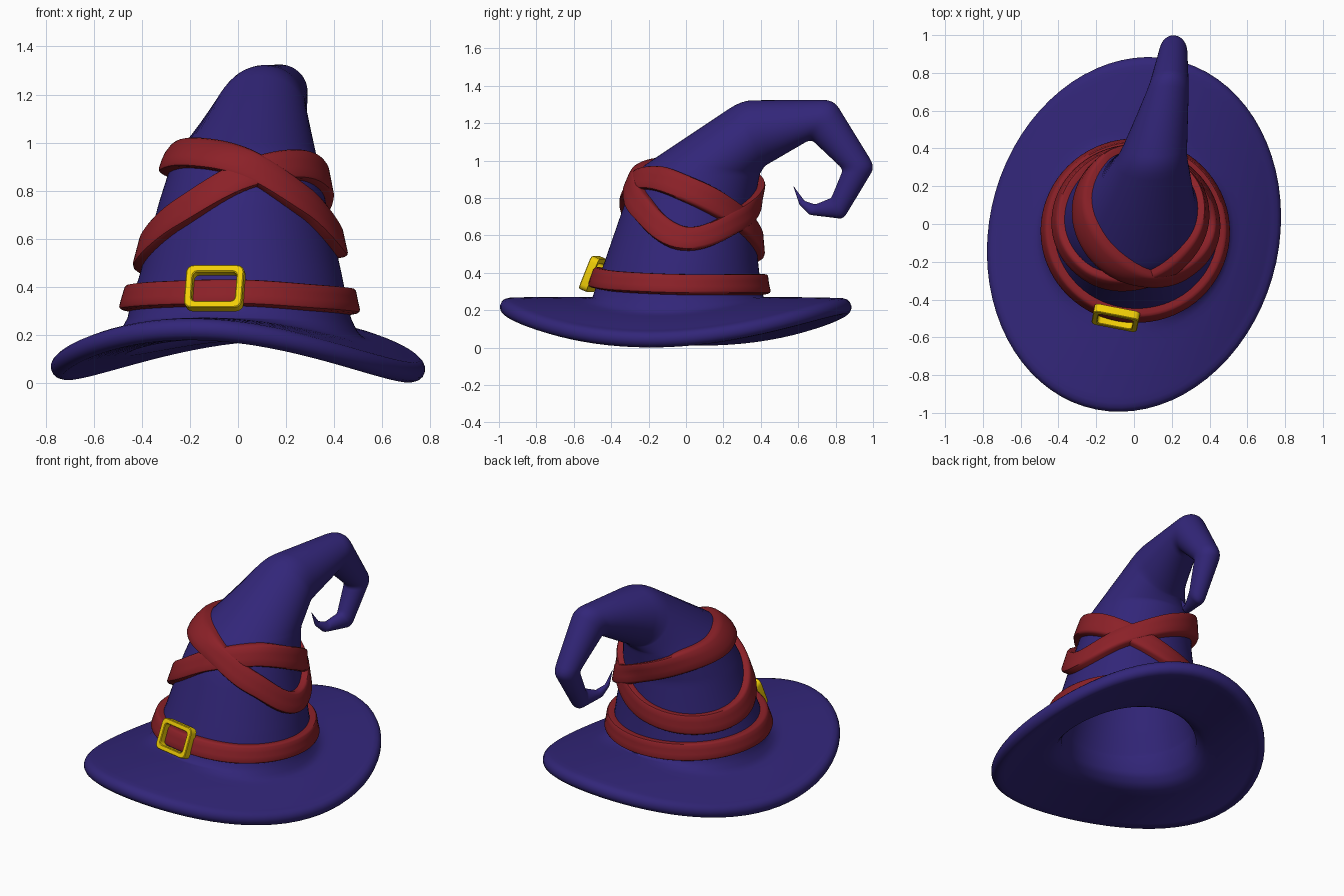
import bpy, bmesh, math
from mathutils import Vector, Matrix

if "Cube" in bpy.data.objects:
    bpy.data.objects.remove(bpy.data.objects["Cube"])

N = 72
ANG = [2 * math.pi * i / N for i in range(N)]


def material(name, rgb):
    m = bpy.data.materials.new(name)
    m.diffuse_color = (*rgb, 1)
    m.use_nodes = True
    m.node_tree.nodes["Principled BSDF"].inputs["Base Color"].default_value = m.diffuse_color
    return m


def loft(name, loops, mat, cyclic=False, angle=50):
    """Skin a list of equal-length closed loops; cap the ends unless cyclic."""
    bm = bmesh.new()
    rows = [[bm.verts.new(p) for p in loop] for loop in loops]
    k = len(rows[0])
    pairs = list(zip(rows, rows[1:])) + ([(rows[-1], rows[0])] if cyclic else [])
    for r, s in pairs:
        for i in range(k):
            j = (i + 1) % k
            bm.faces.new((r[i], r[j], s[j], s[i]))
    if not cyclic:
        bm.faces.new(rows[0])
        bm.faces.new(rows[-1])
    bmesh.ops.recalc_face_normals(bm, faces=bm.faces)
    me = bpy.data.meshes.new(name)
    bm.to_mesh(me)
    bm.free()
    me.materials.append(mat)
    ob = bpy.data.objects.new(name, me)
    bpy.context.collection.objects.link(ob)
    bpy.ops.object.select_all(action='DESELECT')
    ob.select_set(True)
    bpy.context.view_layer.objects.active = ob
    bpy.ops.object.shade_smooth_by_angle(angle=math.radians(angle))
    return ob


purple = material("purple_felt", (0.032, 0.019, 0.19))
red = material("red_strap", (0.26, 0.015, 0.021))
gold = material("gold_metal", (0.88, 0.62, 0.002))

# Crown sections: outer y,z | inner y,z | centre x | half width in x
SECTIONS = [
    (-.50, .27, .415, .27, .005, .465),
    (-.48, .33, .40, .33, .005, .451),
    (-.435, .46, .385, .46, .012, .418),
    (-.335, .75, .36, .75, .018, .347),
    (-.245, .96, .395, .93, .03, .297),
    (.298, 1.322, .422, .972, .10, .18),
    (.79, 1.325, .668, 1.115, .185, .105),
    (1.01, .967, .84, .953, .21, .072),
    (.842, .688, .777, .80, .197, .05),
    (.66, .71, .69, .765, .155, .027),
    (.606, .765, .633, .785, .133, .013),
    (.575, .86, .577, .861, .125, .001),
]


def rounded(secs, f=.12):
    """Round each bend of the section list with a short quadratic curve."""
    out = [Vector(secs[0])]
    for a, b, c in zip(secs, secs[1:], secs[2:]):
        a, b, c = Vector(a), Vector(b), Vector(c)
        p, q = b.lerp(a, f), b.lerp(c, f)
        for t in (0, .25, .5, .75, 1):
            out.append(p.lerp(b, t).lerp(b.lerp(q, t), t))
    return out + [Vector(secs[-1])]


def point(s, a, shrink=0.0):
    oy, oz, iy, iz, cx, rx = s
    c = Vector((cx, (oy + iy) / 2, (oz + iz) / 2))
    u = Vector((0, (iy - oy) / 2, (iz - oz) / 2))
    u *= max(.1, 1 - shrink / max(u.length, 1e-5))
    return c + u * math.sin(a) + Vector((max(rx - shrink, rx * .1) * math.cos(a), 0, 0))


CROWN = rounded(SECTIONS)
INNER = rounded(SECTIONS[:7])

# Hat: crown, twisted drooping brim with round rim, hollow inside
H, WALL = .045, .065


def edge(a):
    return Vector(((.78 - H) * math.cos(a), -.055 + (.94 - H) * math.sin(a + .106), 0))


def droop(p):
    return .210 - .29 * p.x ** 2 + .13 * p.x * p.y


def brim_loop(t, side):
    loop = []
    for a in ANG:
        base = point(SECTIONS[0], a, 0 if side > 0 else WALL)
        p = base.lerp(edge(a), t)
        z = droop(p) + side * H + .012 * (1 - t * t)
        if t < .22:
            z += ((.27 - z) if side > 0 else .06) * (1 - t / .22) ** 2
        loop.append(Vector((p.x, p.y, z)))
    return loop


def rim_loop(phi):
    loop = []
    for a in ANG:
        e = edge(a)
        d = (e - Vector((0, -.055, 0))).normalized()
        p = e + d * H * math.cos(phi)
        loop.append(Vector((p.x, p.y, droop(e) + H * math.sin(phi))))
    return loop


steps = (.05, .1, .15, .22, .35, .5, .65, .8, .92, 1)
loops = [[point(s, a) for a in ANG] for s in reversed(CROWN)]
loops += [brim_loop(t, 1) for t in steps]
loops += [rim_loop(math.radians(d)) for d in (60, 35, 12, -12, -35, -60)]
loops += [brim_loop(t, -1) for t in reversed((0,) + steps)]
loops += [[point(s, a, WALL) for a in ANG] for s in INNER[1:]]
loft("hat", loops, purple, angle=75)


# Straps: heights sampled every 45 degrees from +x, wrapped on the crown
def height(h, a):
    x = (a / (math.pi / 4)) % 8
    i, t = int(x), x % 1
    p0, p1, p2, p3 = (h[(i + k) % 8] for k in (-1, 0, 1, 2))
    return p1 + .5 * t * (p2 - p0 + t * (2 * p0 - 5 * p1 + 4 * p2 - p3
                                         + t * (3 * (p1 - p2) + p3 - p0)))


def surface(a, z):
    pts = [point(s, a) for s in CROWN[:30]]
    for p, q in zip(pts, pts[1:]):
        if q.z >= z and q.z > p.z:
            return p.lerp(q, (z - p.z) / (q.z - p.z))
    return pts[-1]


def strap(name, h, width, thick):
    profile = [(-.5, -.02), (-.5, .6), (-.46, .88), (-.38, 1), (-.13, 1), (.13, 1),
               (.38, 1), (.46, .88), (.5, .6), (.5, -.02)]
    rows = []
    for a in ANG:
        z = height(h, a)
        mid = surface(a, z)
        slope = (height(h, a + .05) - height(h, a - .05)) / (.1 * .36)
        w = width * math.sqrt(1 + .85 * slope * slope)
        out = Vector((mid.x - .01, mid.y - (-.045 + .09 * (z - .3)), 0)).normalized()
        out.z = .2
        rows.append([surface(a, z + s * w) + out * (d * thick if d > 0 else -.02)
                     for s, d in profile])
    loft(name, rows, red, cyclic=True, angle=40)


strap("lower_belt", (.335, .335, .335, .34, .35, .365, .372, .35), .105, .044)
strap("cross_strap_right", (.58, .675, .80, .89, .93, .955, .91, .75), .122, .044)
strap("cross_strap_left", (.83, .70, .55, .50, .545, .70, .86, .905), .122, .040)


# Buckle: rounded rectangular frame leaning with the crown
def rounded_rect(w, h, r, y):
    pts = []
    for k, (sx, sz) in enumerate(((1, 1), (-1, 1), (-1, -1), (1, -1))):
        for j in range(5):
            a = math.pi / 2 * (k + j / 4)
            pts.append(Vector((sx * (w / 2 - r) + r * math.cos(a), y,
                               sz * (h / 2 - r) + r * math.sin(a))))
    return pts


frame = [rounded_rect(.245, .19, .03, .025), rounded_rect(.245, .19, .03, -.017),
         rounded_rect(.237, .182, .027, -.021), rounded_rect(.193, .138, .02, -.021),
         rounded_rect(.185, .13, .018, -.017), rounded_rect(.185, .13, .018, .025)]
buckle = loft("buckle", frame, gold, cyclic=True, angle=35)
buckle.matrix_world = (Matrix.Translation((-.097, -.50, .395))
                       @ Matrix.Rotation(math.radians(-11), 4, 'Z')
                       @ Matrix.Rotation(math.radians(-22), 4, 'X'))
